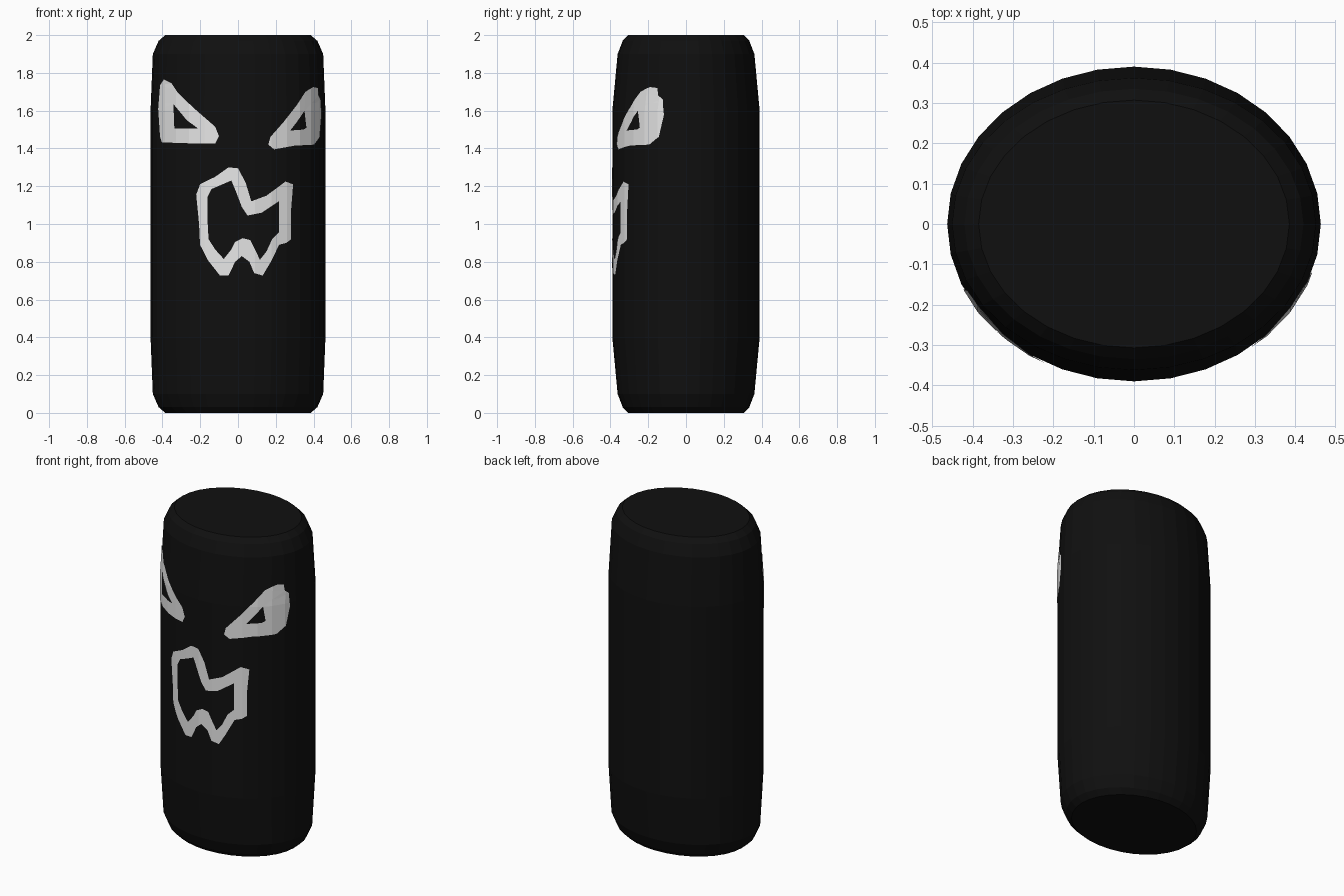
import bpy, bmesh, math
from mathutils import Vector
from mathutils.bvhtree import BVHTree

if "Cube" in bpy.data.objects:
    bpy.data.objects.remove(bpy.data.objects["Cube"], do_unlink=True)

SIDES = 32
HALF_X, HALF_Y = 0.463, 0.39


def make_material(name, value):
    mat = bpy.data.materials.new(name)
    mat.use_nodes = True
    color = (value, value, value, 1)
    mat.diffuse_color = color
    shader = mat.node_tree.nodes["Principled BSDF"]
    shader.inputs["Base Color"].default_value = color
    shader.inputs["Roughness"].default_value = 0.9
    return mat


def add_object(name, bm, mat):
    mesh = bpy.data.meshes.new(name)
    bm.to_mesh(mesh)
    mesh.materials.append(mat)
    obj = bpy.data.objects.new(name, mesh)
    bpy.context.collection.objects.link(obj)
    return obj


black = make_material("soft black", 0.005)
white = make_material("chalk white", 0.9)

# Body: oval rings (height, half width, half depth), mirrored top to bottom
lower = [(0, 0.385, 0.307), (0.03, 0.42, 0.335), (0.1, 0.451, 0.362), (0.4, HALF_X, HALF_Y)]
profile = lower + [(2 - z, rx, ry) for z, rx, ry in reversed(lower)]
body = bmesh.new()
rings = []
for z, rx, ry in profile:
    angles = [math.tau * i / SIDES for i in range(SIDES)]
    rings.append([body.verts.new((rx * math.sin(a), -ry * math.cos(a), z)) for a in angles])
for low, high in zip(rings, rings[1:]):
    for i in range(SIDES):
        j = (i + 1) % SIDES
        body.faces.new((low[i], low[j], high[j], high[i]))
body.faces.new(reversed(rings[0]))
body.faces.new(rings[-1])
add_object("body", body, black)
surface = BVHTree.FromBMesh(body)


def painted_shape(name, outer, hole):
    """Fill an outline with a hole, cut it along the body facets and wrap it on."""
    bm = bmesh.new()
    for loop in (outer, hole):
        verts = [bm.verts.new((x / 100, 0, z / 100)) for x, z in loop]
        for a, b in zip(verts, verts[1:] + verts[:1]):
            bm.edges.new((a, b))
    bmesh.ops.triangle_fill(bm, edges=bm.edges[:], use_beauty=True)
    cuts = [((HALF_X * math.sin(math.tau * i / SIDES), 0, 0), (1, 0, 0))
            for i in range(-SIDES // 4 + 1, SIDES // 4)]
    cuts += [((0, 0, 1.6 + 0.04 * i), (0, 0, 1)) for i in range(5)]
    for point, normal in cuts:
        bmesh.ops.bisect_plane(bm, geom=bm.verts[:] + bm.edges[:] + bm.faces[:],
                               plane_co=point, plane_no=normal)
    for v in bm.verts:
        hit = surface.ray_cast(Vector((v.co.x, -1, v.co.z)), Vector((0, 1, 0)))[0]
        outward = Vector((hit.x / HALF_X ** 2, hit.y / HALF_Y ** 2, 0)).normalized()
        v.co = hit + outward * 0.003
    bm.normal_update()
    bmesh.ops.reverse_faces(bm, faces=[f for f in bm.faces if f.normal.y > 0])
    add_object(name, bm, white)
    bm.free()


# Face outlines in hundredths (across, up)
painted_shape(
    "right_eye",
    [(-41, 173.5), (-39, 176.5), (-35, 174.5), (-32, 170), (-24, 162), (-12, 151.5),
     (-10, 146.5), (-12, 142.5), (-25, 142.7), (-40, 143.2), (-41, 146), (-42, 161)],
    [(-34, 163.5), (-33.5, 150.5), (-21, 150.5), (-27, 155)])
painted_shape(
    "left_eye",
    [(16, 142), (17, 146), (24, 154), (31, 163), (35.5, 170), (39.5, 172.5), (42, 172),
     (42.5, 168), (43.5, 166), (44, 158), (43, 146), (40, 142), (30, 141.5), (19, 139.5)],
    [(35, 160), (36, 151), (34.5, 150), (27.5, 149.5), (31, 154)])
painted_shape(
    "mouth",
    [(-22, 115.5), (-20, 121), (-12, 125), (-5, 130), (0, 129.5), (4, 122), (7, 112),
     (15, 115), (25, 122.5), (29, 121), (28, 108), (28, 92), (25.5, 90), (21.7, 89),
     (17, 79.5), (13, 72.7), (8.5, 74), (6, 80), (2, 83), (-1.5, 80), (-5, 72.7),
     (-9.5, 72.7), (-16, 81), (-20, 89), (-20.5, 100)],
    [(-16, 114.5), (-14, 118.5), (-7, 121.5), (-3.5, 123), (-1, 117), (2, 109), (5, 104.5),
     (12.5, 106), (21.5, 112), (21.5, 95.5), (18, 92), (15, 85.5), (11.5, 81), (9.5, 85.5),
     (6.5, 91.5), (2.5, 92.5), (-1.5, 90.5), (-3.5, 86.5), (-7.5, 81.5), (-12, 86.5),
     (-15.5, 92), (-16, 101)])
body.free()
